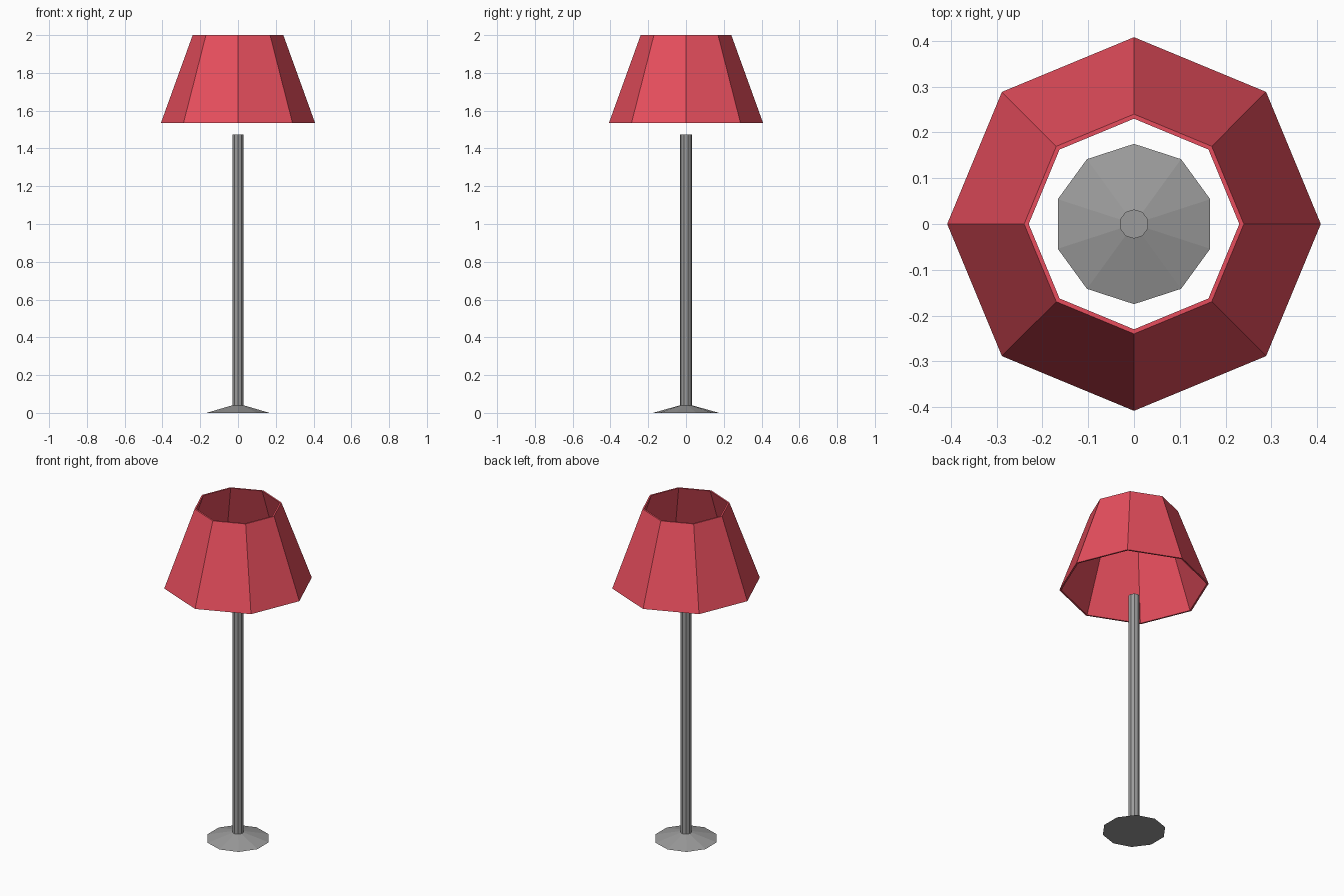
import bpy, bmesh, math

if "Cube" in bpy.data.objects:
    bpy.data.objects.remove(bpy.data.objects["Cube"])


def lathe(name, profile, sides, closed, color):
    """Spin an (r, z) profile into a faceted solid with a vertex on +y."""
    bm = bmesh.new()
    rings = []
    for r, z in profile:
        ring = []
        for i in range(sides):
            a = math.pi / 2 + i * math.tau / sides
            ring.append(bm.verts.new((r * math.cos(a), r * math.sin(a), z)))
        rings.append(ring)
    pairs = list(zip(rings, rings[1:]))
    if closed:
        pairs.append((rings[-1], rings[0]))
    else:
        bm.faces.new(rings[0])
        bm.faces.new(rings[-1])
    for lo, hi in pairs:
        for i in range(sides):
            j = (i + 1) % sides
            bm.faces.new((lo[i], lo[j], hi[j], hi[i]))
    bmesh.ops.recalc_face_normals(bm, faces=bm.faces)
    mesh = bpy.data.meshes.new(name)
    bm.to_mesh(mesh)
    bm.free()
    mat = bpy.data.materials.new(name + "_color")
    mat.diffuse_color = color
    mat.use_nodes = True
    mat.node_tree.nodes["Principled BSDF"].inputs["Base Color"].default_value = mat.diffuse_color
    mesh.materials.append(mat)
    obj = bpy.data.objects.new(name, mesh)
    bpy.context.collection.objects.link(obj)
    return obj


# Ten-sided foot flowing into the pole
lathe("stand", [(0.175, 0), (0.032, 0.04), (0.032, 1.475)], 10, False,
      (0.33, 0.33, 0.33, 1))

# Eight-sided hollow shade, open at top and bottom
lathe("shade", [(0.408, 1.535), (0.24, 2.0), (0.23, 2.0), (0.398, 1.535)], 8, True,
      (0.8, 0.076, 0.11, 1))
